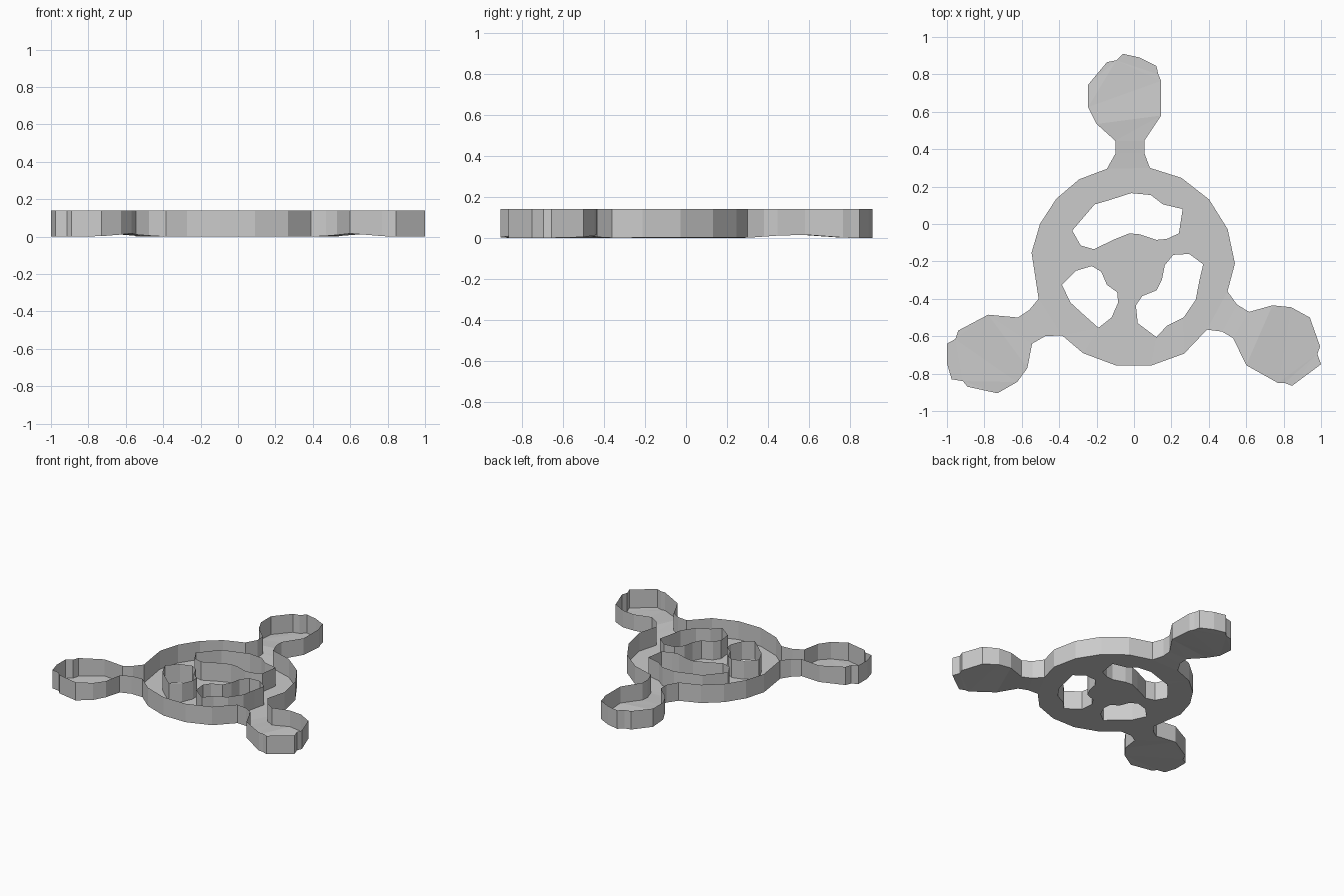
import bpy, bmesh, math

if "Cube" in bpy.data.objects:
    bpy.data.objects.remove(bpy.data.objects["Cube"])

HUB = (0, -0.23)      # centre of the ring
HEIGHT = 0.14


def arc(radius, start, end, count=4):
    """Points of one side of the ring between two arms."""
    pts = []
    for i in range(count):
        a = math.radians(start + (end - start) * i / (count - 1))
        pts.append((HUB[0] + radius * math.cos(a), HUB[1] + radius * math.sin(a)))
    return pts


def floor_z(x, y):
    """The underside lifts slightly where the arms become pads."""
    r = math.hypot(x - HUB[0], y - HUB[1])
    return 0.018 * max(0, 1 - abs(r - 0.78) / 0.25)


# Arm and pad profiles, clockwise
back_arm = [(-.145, .295), (-.10, .375), (-.10, .445), (-.20, .535), (-.245, .625),
            (-.245, .745), (-.145, .865), (-.095, .875), (-.06, .91), (.03, .89),
            (.12, .845), (.13, .80), (.145, .765), (.145, .58), (.055, .445),
            (.055, .38), (.085, .30)]
right_arm = [(.50, -.36), (.55, -.43), (.615, -.47), (.74, -.435), (.84, -.445),
             (.94, -.50), (.995, -.655), (.98, -.695), (1, -.75), (.845, -.865),
             (.805, -.85), (.77, -.85), (.60, -.755), (.53, -.61), (.47, -.575),
             (.39, -.565)]
left_arm = [(-.385, -.595), (-.475, -.60), (-.545, -.64), (-.57, -.77), (-.625, -.845),
            (-.73, -.905), (-.89, -.87), (-.915, -.84), (-.975, -.83), (-1, -.745),
            (-1, -.64), (-.955, -.615), (-.94, -.57), (-.78, -.485), (-.62, -.50),
            (-.56, -.46), (-.51, -.40)]

# Openings between the hub spokes
back_hole = [(-.015, .165), (.09, .155), (.155, .105), (.26, .08), (.24, -.05),
             (.175, -.08), (.12, -.085), (.03, -.055), (-.025, -.05), (-.10, -.08),
             (-.215, -.135), (-.285, -.115), (-.33, -.035), (-.21, .105), (-.14, .125)]
left_hole = [(-.225, -.225), (-.175, -.255), (-.145, -.325), (-.09, -.365), (-.085, -.42),
             (-.12, -.50), (-.19, -.555), (-.28, -.475), (-.34, -.42), (-.385, -.325),
             (-.31, -.25)]
right_hole = [(.21, -.165), (.295, -.16), (.37, -.215), (.35, -.30), (.33, -.405),
              (.265, -.50), (.175, -.545), (.12, -.605), (.02, -.53), (.01, -.435),
              (.045, -.385), (.12, -.355), (.15, -.295), (.165, -.22)]

outline = (back_arm + arc(.54, 62, 2) + right_arm + arc(.535, -60, -120.6)
           + left_arm + arc(.553, 172, 122))


def add_object(bm, name):
    mesh = bpy.data.meshes.new(name)
    bm.to_mesh(mesh)
    bm.free()
    bpy.context.collection.objects.link(bpy.data.objects.new(name, mesh))


def add_wall(name, loop):
    """Thin upright wall following a closed loop."""
    bm = bmesh.new()
    low = [bm.verts.new((x, y, floor_z(x, y))) for x, y in loop]
    top = [bm.verts.new((x, y, HEIGHT)) for x, y in loop]
    for i in range(len(loop)):
        j = (i + 1) % len(loop)
        bm.faces.new((low[j], low[i], top[i], top[j]))
    add_object(bm, name)


# Floor sheet with the three openings left out
bm = bmesh.new()
edges = []
for loop in (outline, back_hole, left_hole, right_hole):
    vs = [bm.verts.new((x, y, 0)) for x, y in loop]
    edges += [bm.edges.new((vs[i - 1], vs[i])) for i in range(len(vs))]
bmesh.ops.triangle_fill(bm, edges=edges, use_beauty=True, normal=(0, 0, 1))
for v in bm.verts:
    v.co.z = floor_z(v.co.x, v.co.y)
add_object(bm, "tray_floor")

# Walls around the outline and each opening
add_wall("outer_wall", outline)
add_wall("back_opening_wall", back_hole[::-1])
add_wall("left_opening_wall", left_hole[::-1])
add_wall("right_opening_wall", right_hole[::-1])
